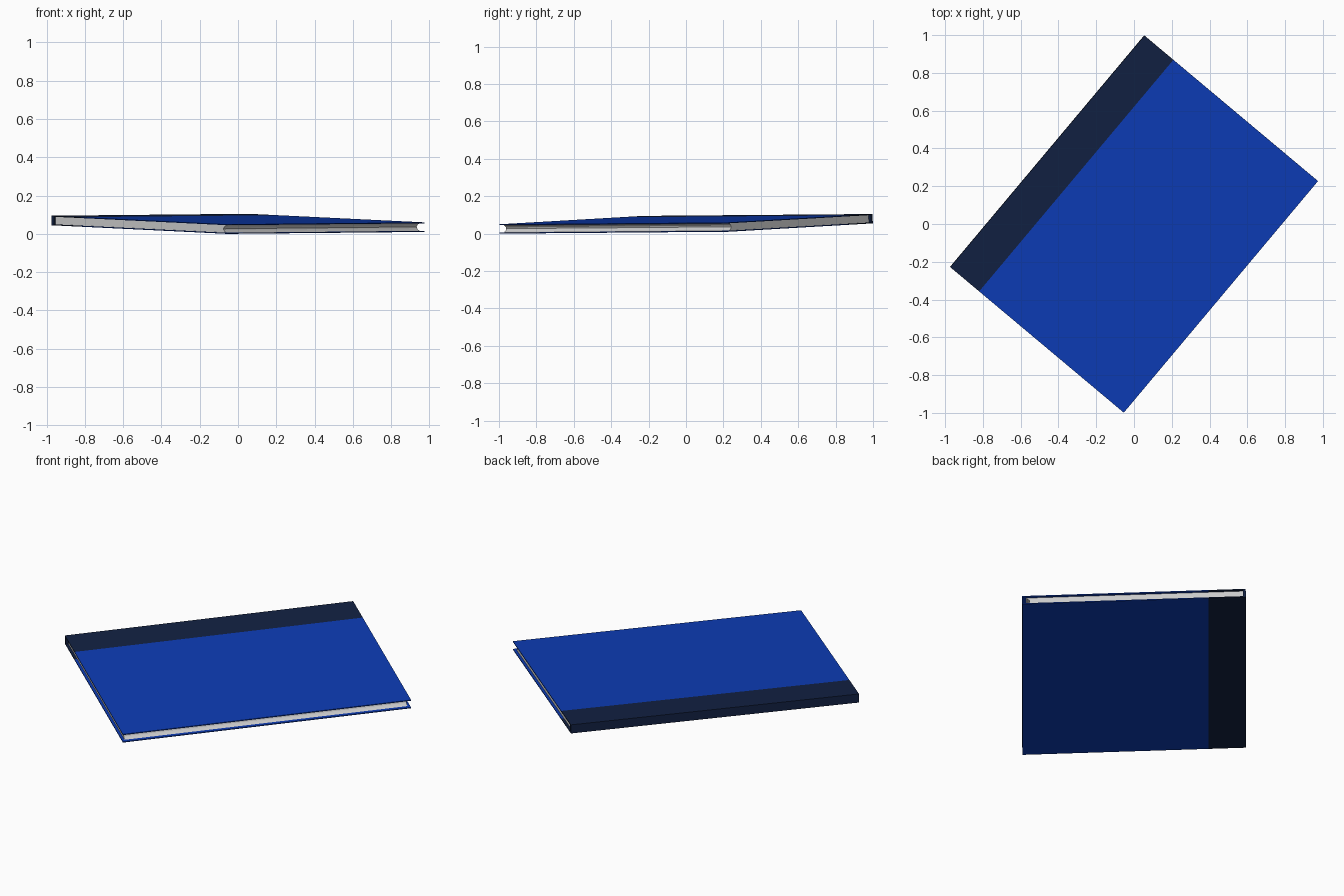
import bpy, bmesh
from mathutils import Matrix, Vector

if "Cube" in bpy.data.objects:
    bpy.data.objects.remove(bpy.data.objects["Cube"])

W, L, T = 1.2, 1.6, 0.05      # width, spine length, thickness
C = 0.005                     # cover board thickness
BAND = 0.2                    # width of the cloth binding

# Tilted frame of the closed book: across the cover, along the spine, up
u = Vector((0.922, -0.773, -0.045)).normalized()
v = Vector((1.03, 1.225, 0.010))
v = (v - u * v.dot(u)).normalized()
w = u.cross(v)
frame = Matrix((u, v, w)).transposed().to_4x4()


def material(name, rgb):
    m = bpy.data.materials.new(name)
    m.diffuse_color = (*rgb, 1)
    m.use_nodes = True
    m.node_tree.nodes["Principled BSDF"].inputs["Base Color"].default_value = m.diffuse_color
    return m


def extrude_profile(name, pts, length, mat=None):
    """Extrude a (width, height) profile symmetrically along the spine."""
    bm = bmesh.new()
    face = bm.faces.new([bm.verts.new((x - W / 2, -length / 2, z - T / 2)) for x, z in pts])
    ext = bmesh.ops.extrude_face_region(bm, geom=[face])
    moved = [e for e in ext["geom"] if isinstance(e, bmesh.types.BMVert)]
    bmesh.ops.translate(bm, verts=moved, vec=(0, length, 0))
    bmesh.ops.recalc_face_normals(bm, faces=bm.faces)
    bm.transform(frame)
    mesh = bpy.data.meshes.new(name)
    bm.to_mesh(mesh)
    bm.free()
    obj = bpy.data.objects.new(name, mesh)
    bpy.context.collection.objects.link(obj)
    if mat:
        mesh.materials.append(mat)
    return obj


blue = material("cover_blue", (0.004, 0.046, 0.47))
navy = material("binding_navy", (0.006, 0.015, 0.055))

# Cloth binding wraps the spine and part of both boards
binding = extrude_profile("spine_binding", [
    (0, 0), (BAND, 0), (BAND, C), (0.015, C),
    (0.015, T - C), (BAND, T - C), (BAND, T), (0, T)], L, navy)

# Front and back boards
boards = [extrude_profile(name, [(BAND, z), (W, z), (W, z + C), (BAND, z + C)], L, blue)
          for name, z in (("back_cover", 0), ("front_cover", T - C))]

# Page block with a hollowed fore edge
n = 6
fore = []
for i in range(n + 1):
    t = 2 * i / n - 1
    fore.append((W - 0.02 - 0.02 * (1 - t * t), C + (T - 2 * C) * i / n))
pages = extrude_profile("page_block", [(0.015, T - C), (0.015, C)] + fore, L - 0.03)

# Rest the lowest corner on the ground
parts = [binding, pages] + boards
low = min(vert.co.z for o in parts for vert in o.data.vertices)
for o in parts:
    o.location.z = -low
